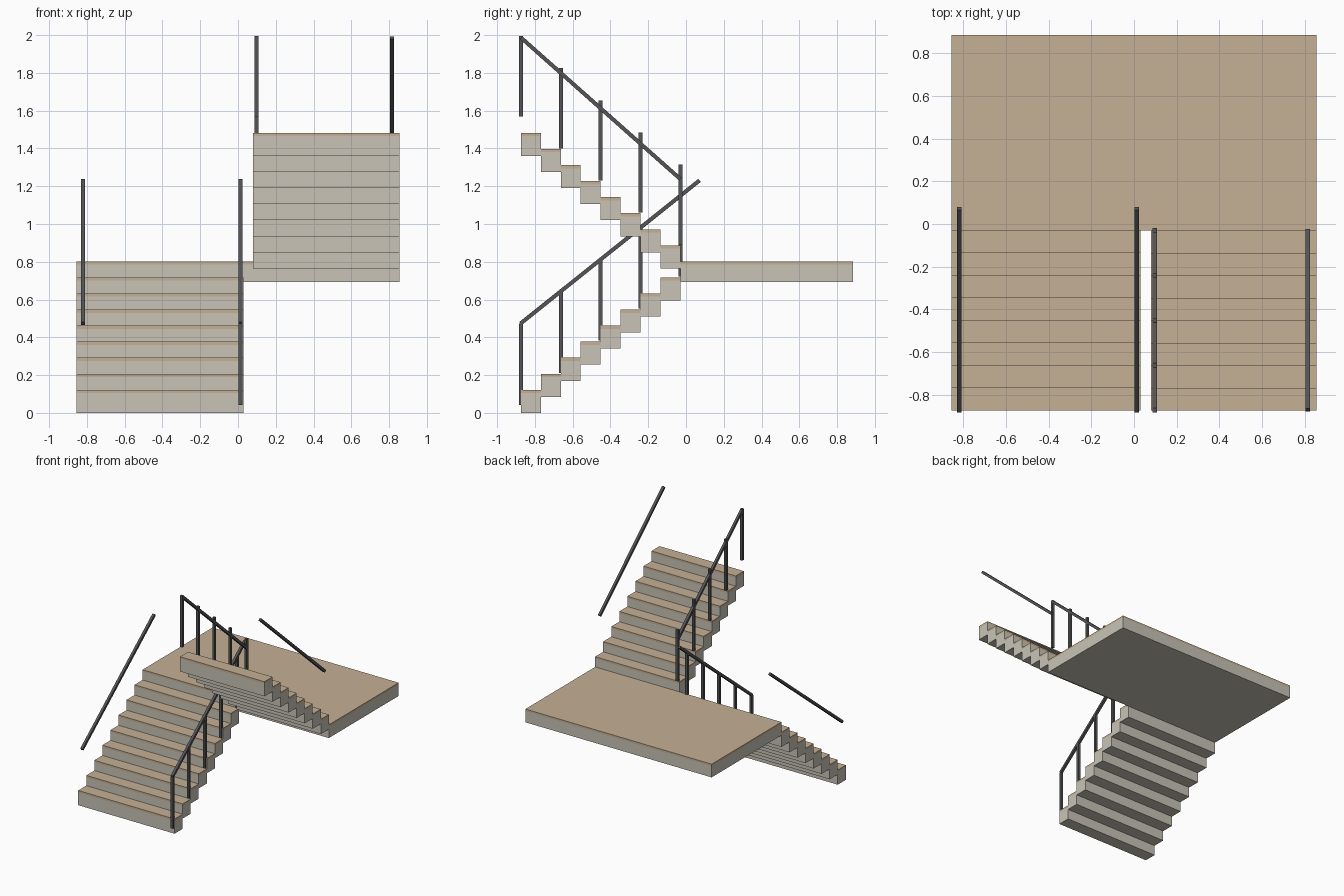
import bpy
import bmesh
from mathutils import Matrix, Vector

cube = bpy.data.objects.get("Cube")
if cube:
    bpy.data.objects.remove(cube, do_unlink=True)


def material(name, colour):
    mat = bpy.data.materials.new(name)
    mat.use_nodes = True
    mat.diffuse_color = (*colour, 1)
    bsdf = next(n for n in mat.node_tree.nodes if n.type == "BSDF_PRINCIPLED")
    bsdf.inputs["Base Color"].default_value = (*colour, 1)
    return mat


CONCRETE = material("concrete", (0.58, 0.55, 0.47))
TAN = material("tan_tread", (0.56, 0.44, 0.30))
METAL = material("dark_metal", (0.09, 0.09, 0.095))

RUN, RISE, THICK, TREAD = 0.1055, 0.085, 0.122, 0.017
STEPS = 8
EDGE = -0.03            # front edge of the landing
FRONT = EDGE - STEPS * RUN
LANDING_TOP = 0.802
BAR = 0.021


def add_box(bm, low, high, index=0):
    low, high = Vector(low), Vector(high)
    matrix = Matrix.Translation((low + high) / 2) @ Matrix.Diagonal((*(high - low), 1))
    verts = bmesh.ops.create_cube(bm, size=1, matrix=matrix)["verts"]
    for face in {f for v in verts for f in v.link_faces}:
        face.material_index = index


def add_slab(bm, x0, x1, y0, y1, bottom, top):
    """Concrete body with a flush tan tread layer."""
    add_box(bm, (x0, y0, bottom), (x1, y1, top - TREAD))
    add_box(bm, (x0, y0, top - TREAD), (x1, y1, top), 1)


def add_bar(bm, start, end):
    """Square bar between two points in a plane of constant x."""
    start, end = Vector(start), Vector(end)
    axis = (end - start).normalized()
    side = Vector((1, 0, 0))
    rot = Matrix((side, axis.cross(side), axis)).transposed().to_4x4()
    size = Matrix.Diagonal((BAR, BAR, (end - start).length, 1))
    bmesh.ops.create_cube(bm, size=1, matrix=Matrix.Translation((start + end) / 2) @ rot @ size)


def finish(name, bm, mats):
    mesh = bpy.data.meshes.new(name)
    bm.to_mesh(mesh)
    bm.free()
    for mat in mats:
        mesh.materials.append(mat)
    obj = bpy.data.objects.new(name, mesh)
    bpy.context.collection.objects.link(obj)


# Stair flights: the lower climbs to the back, the upper returns to the front
def flight(name, x0, x1, start_y, direction, first_top):
    bm = bmesh.new()
    for i in range(STEPS):
        a = start_y + direction * i * RUN
        b = a + direction * RUN
        top = first_top + i * RISE
        add_slab(bm, x0, x1, min(a, b), max(a, b), top - THICK, top)
    finish(name, bm, (CONCRETE, TAN))


flight("lower_flight", -0.855, 0.03, FRONT, 1, THICK)
flight("upper_flight", 0.08, 0.855, EDGE, -1, LANDING_TOP + RISE)

# Landing
bm = bmesh.new()
add_slab(bm, -0.855, 0.855, EDGE, 0.885, 0.692, LANDING_TOP)
finish("landing", bm, (CONCRETE, TAN))

# Handrails
LOWER = ((-0.876, 0.473), (0.072, 1.231))
UPPER = ((-0.873, 1.986), (-0.03, 1.238))
for name, x, ends in (("lower_right_rail", -0.82, LOWER), ("lower_left_rail", 0.012, LOWER),
                      ("upper_right_rail", 0.098, UPPER), ("upper_left_rail", 0.815, UPPER)):
    bm = bmesh.new()
    add_bar(bm, (x, *ends[0]), (x, *ends[1]))
    finish(name, bm, (METAL,))

# Posts on every second step along the stairwell
for name, x, base, height, slope in (("lower_posts", 0.012, 0.042, 0.43, 1),
                                     ("upper_posts", 0.098, 1.57, 0.425, -1)):
    bm = bmesh.new()
    for i in range(5):
        y = FRONT + i * 2 * RUN
        z = base + slope * i * 2 * RISE
        add_bar(bm, (x, y, z), (x, y, z + height))
    finish(name, bm, (METAL,))
